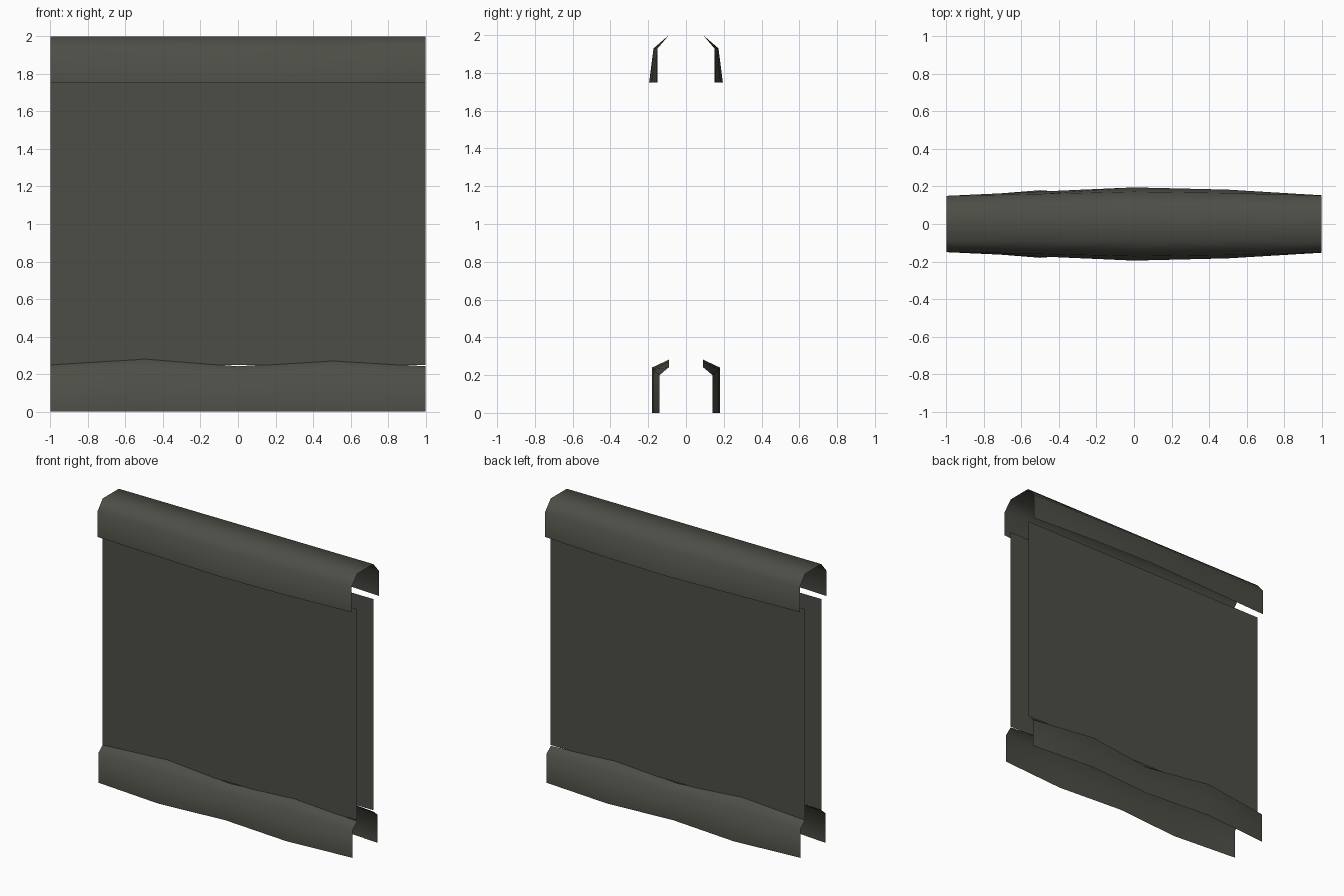
import bpy, bmesh, math

if "Cube" in bpy.data.objects:
    bpy.data.objects.remove(bpy.data.objects["Cube"])

mat = bpy.data.materials.new("dark olive grey")
mat.diffuse_color = (0.075, 0.076, 0.062, 1)
mat.use_nodes = True
mat.node_tree.nodes["Principled BSDF"].inputs["Base Color"].default_value = mat.diffuse_color

XS = [-1, -0.5, 0, 0.5, 1]


def sheet(name, rows):
    """Loft a single-skin sheet through one profile of (y, z) points per x station."""
    bm = bmesh.new()
    grid = [[bm.verts.new((x, y, z)) for y, z in prof] for x, prof in rows]
    for a, b in zip(grid, grid[1:]):
        for i in range(len(a) - 1):
            bm.faces.new((a[i], b[i], b[i + 1], a[i + 1]))
    me = bpy.data.meshes.new(name)
    bm.to_mesh(me)
    bm.free()
    me.materials.append(mat)
    ob = bpy.data.objects.new(name, me)
    bpy.context.collection.objects.link(ob)
    bpy.ops.object.select_all(action='DESELECT')
    ob.select_set(True)
    bpy.context.view_layer.objects.active = ob
    bpy.ops.object.shade_smooth_by_angle(angle=math.radians(65))
    return ob


# Rounded cap, bulging towards the middle
cap = []
for x, low, mid in zip(XS, (.15, .173, .195, .183, .153), (.15, .16, .172, .165, .152)):
    half = [(-low, 1.75), (-mid, 1.93), (-.09, 2.0)]
    cap.append((x, half + [(-y, z) for y, z in reversed(half)]))
sheet("wall_cap", cap)

# Front and back panels and footings (mirrored in y)
for side, s in (("front", 1), ("back", -1)):
    order = s  # keeps the faces pointing outwards
    panel = [(x, [(-.093 * s, .25), (-.093 * s, 1.75)][::order]) for x in (-1, 1)]
    sheet(side + "_panel", panel)
    foot = []
    for x, y, z in zip(XS, (.14, .18, .14, .176, .14), (.21, .24, .20, .23, .20)):
        foot.append((x, [(-y * s, 0), (-y * s, z), (-.09 * s, z + .042)][::order]))
    sheet(side + "_footing", foot)
